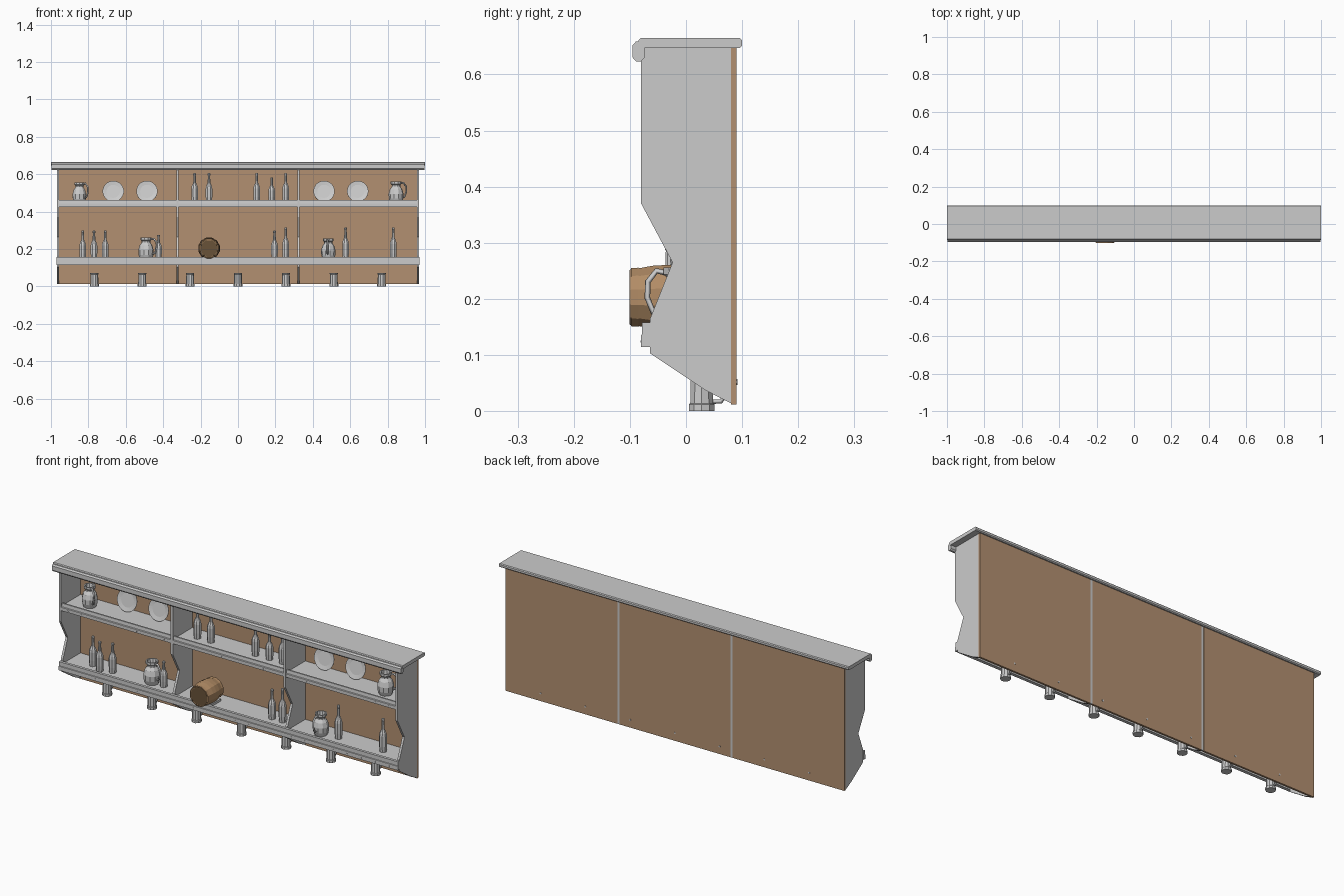
import bpy, bmesh, math
from mathutils import Matrix

if "Cube" in bpy.data.objects:
    bpy.data.objects.remove(bpy.data.objects["Cube"])


def material(name, color):
    m = bpy.data.materials.new(name)
    m.diffuse_color = (*color, 1)
    m.use_nodes = True
    m.node_tree.nodes["Principled BSDF"].inputs["Base Color"].default_value = m.diffuse_color
    return m


WOOD = material("brown_wood", (0.45, 0.28, 0.165))
CASK = material("cask_wood", (0.44, 0.26, 0.13))
HOOP = material("dark_hoop", (0.14, 0.085, 0.04))


def finish(name, bm, mat=None, matrix=None):
    bmesh.ops.recalc_face_normals(bm, faces=bm.faces)
    me = bpy.data.meshes.new(name)
    bm.to_mesh(me)
    bm.free()
    ob = bpy.data.objects.new(name, me)
    bpy.context.collection.objects.link(ob)
    if mat:
        me.materials.append(mat)
    if matrix:
        ob.matrix_world = matrix
    return ob


def extrude_x(name, profile, x0, x1, mat=None):
    """Extrude a (y, z) outline from x0 to x1."""
    bm = bmesh.new()
    face = bm.faces.new([bm.verts.new((x0, y, z)) for y, z in profile])
    new = bmesh.ops.extrude_face_region(bm, geom=[face])["geom"]
    bmesh.ops.translate(bm, vec=(x1 - x0, 0, 0),
                        verts=[v for v in new if isinstance(v, bmesh.types.BMVert)])
    return finish(name, bm, mat)


def box(name, x0, x1, y0, y1, z0, z1, mat=None):
    return extrude_x(name, [(y0, z0), (y1, z0), (y1, z1), (y0, z1)], x0, x1, mat)


def lathe(name, profile, sides, matrix, mat=None):
    """Revolve (radius, height) points about z; ends at non-zero radius are capped."""
    bm = bmesh.new()
    rings = []
    for r, z in profile:
        rings.append([bm.verts.new((r * math.cos(a), r * math.sin(a), z))
                      for a in [2 * math.pi * (i + 0.5) / sides for i in range(sides)]])
    for a, b in zip(rings, rings[1:]):
        for i in range(sides):
            j = (i + 1) % sides
            bm.faces.new((a[i], a[j], b[j], b[i]))
    bm.faces.new(rings[0])
    bm.faces.new(rings[-1])
    return finish(name, bm, mat, matrix)


def handle(name, points, thick, matrix):
    """Four-sided bent bar through (outward, height) points."""
    cu = bpy.data.curves.new(name, 'CURVE')
    cu.dimensions = '3D'
    cu.bevel_depth = thick
    cu.bevel_resolution = 0
    cu.use_fill_caps = True
    sp = cu.splines.new('POLY')
    sp.points.add(len(points) - 1)
    for p, (r, z) in zip(sp.points, points):
        p.co = (r, 0, z, 1)
    ob = bpy.data.objects.new(name, cu)
    bpy.context.collection.objects.link(ob)
    ob.matrix_world = matrix
    bpy.ops.object.select_all(action='DESELECT')
    ob.select_set(True)
    bpy.context.view_layer.objects.active = ob
    bpy.ops.object.convert(target='MESH')


def at(x, y, z, turn=0, size=1):
    return (Matrix.Translation((x, y, z)) @ Matrix.Rotation(math.radians(turn), 4, 'Z')
            @ Matrix.Scale(size, 4))


# Top board and front moulding
extrude_x("top_board", [(-0.081, 0.647), (0.096, 0.647), (0.1, 0.651), (0.1, 0.661),
                        (0.096, 0.665), (-0.081, 0.665), (-0.085, 0.661), (-0.085, 0.651)], -1, 1)
extrude_x("top_moulding", [(-0.095, 0.63), (-0.089, 0.623), (-0.080, 0.623), (-0.074, 0.63),
                           (-0.074, 0.652), (-0.080, 0.659), (-0.089, 0.659), (-0.095, 0.652)],
          -0.998, 0.998)

# Shaped uprights; the inner two show through the back
DIVIDER = 0.323
for x, back in ((-0.963, 0.08), (-DIVIDER, 0.0895), (DIVIDER, 0.0895), (0.963, 0.08)):
    extrude_x("upright", [(-0.08, 0.648), (-0.08, 0.37), (-0.024, 0.265), (-0.064, 0.165),
                          (-0.064, 0.103), (0.035, 0.037), (0.08, 0.014), (back, 0.012),
                          (back, 0.648)], x - 0.006, x + 0.006)

# Back panels and upper shelves, one per bay
for x0, x1 in ((-0.969, -DIVIDER - 0.006), (-DIVIDER + 0.006, DIVIDER - 0.006),
               (DIVIDER + 0.006, 0.969)):
    box("back_panel", x0, x1, 0.08, 0.09, 0.012, 0.648, WOOD)
    a, b = max(x0, -0.957), min(x1, 0.957)
    box("upper_shelf", a, b, -0.066, 0.08, 0.434, 0.448)
    extrude_x("upper_shelf_rail", [(-0.079, 0.425), (-0.064, 0.425), (-0.064, 0.461),
                                   (-0.072, 0.461), (-0.074, 0.444), (-0.079, 0.442)], a, b)
    for i in range(8):
        cx = a + (b - a) * (i + 0.5) / 8
        box("rail_nail", cx - 0.002, cx + 0.002, -0.080, -0.077, 0.431, 0.435)

# Lower shelf with stepped rail
box("lower_shelf", -0.963, 0.963, -0.066, 0.08, 0.132, 0.146)
extrude_x("lower_shelf_rail", [(-0.08, 0.114), (-0.064, 0.114), (-0.064, 0.158),
                               (-0.078, 0.158), (-0.078, 0.137), (-0.08, 0.135)], -0.97, 0.97)
for i in range(24):
    cx = -0.92 + 1.84 * i / 23
    box("rail_nail", cx - 0.002, cx + 0.002, -0.0815, -0.078, 0.122, 0.126)

# Mugs hanging by their handles from pegs
for i in range(7):
    x = (i - 3) * 0.256
    m = at(x, 0.028, 0, 90)
    lathe("hanging_mug", [(0.024, 0), (0.024, 0.012), (0.0215, 0.014), (0.0205, 0.064),
                          (0.022, 0.066), (0.022, 0.071), (0.019, 0.071), (0.018, 0.012)], 10, m)
    handle("mug_handle", [(0.02, 0.06), (0.036, 0.06), (0.042, 0.048), (0.042, 0.028),
                          (0.034, 0.017), (0.02, 0.017)], 0.004, m)
    lathe("peg", [(0.005, 0), (0.005, 0.036)], 6,
          Matrix.Translation((x, 0.092, 0.052)) @ Matrix.Rotation(math.pi / 2, 4, 'X'))

# Bottles: x, y, shelf height, overall height
UP, LOW = 0.448, 0.146
BOTTLES = [(-0.232, 0, UP, .157), (-0.155, 0, UP, .157), (0.10, 0, UP, .157),
           (0.18, 0, UP, .134), (0.255, 0, UP, .157), (-0.83, 0, LOW, .152),
           (-0.77, -0.03, LOW, .152), (-0.71, -0.01, LOW, .152), (-0.425, 0, LOW, .13),
           (0.195, 0, LOW, .152), (0.255, 0, LOW, .17), (0.575, 0, LOW, .17), (0.83, 0, LOW, .17)]
for x, y, z, h in BOTTLES:
    lathe("bottle", [(0.017, 0), (0.019, 0.03), (0.019, 0.48 * h), (0.0165, 0.56 * h),
                     (0.008, 0.68 * h), (0.0065, 0.92 * h), (0.008, 0.93 * h),
                     (0.008, 0.98 * h), (0.006, h)], 8, at(x, y, z))

# Jugs: x, y, shelf height, handle direction, size
for x, y, z, turn, s in ((-0.848, 0, UP, -35, 1), (0.845, 0, UP, 20, 1.04),
                         (-0.492, 0, LOW, -15, 1.07), (0.483, -0.012, LOW, -95, 1.02)):
    m = at(x, y, z, turn, s)
    lathe("jug", [(0.03, 0), (0.037, 0.02), (0.038, 0.045), (0.032, 0.068), (0.022, 0.082),
                  (0.022, 0.09), (0.028, 0.096), (0.028, 0.108), (0.022, 0.108),
                  (0.018, 0.085)], 10, m)
    handle("jug_handle", [(0.022, 0.098), (0.04, 0.102), (0.055, 0.083), (0.056, 0.055),
                          (0.046, 0.03), (0.034, 0.026)], 0.005, m)

# Plates leaning towards the back
for x in (-0.667, -0.487, 0.46, 0.64):
    lathe("plate", [(0.035, -0.003), (0.057, 0.002), (0.057, 0.004), (0.036, 0.0)], 24,
          Matrix.Translation((x, 0.05, 0.508)) @ Matrix.Rotation(math.radians(78), 4, 'X'))

# Cask lying on the lower shelf, facing the front, with recessed heads
lie = Matrix.Translation((-0.155, -0.1, 0.203)) @ Matrix.Rotation(-math.pi / 2, 4, 'X')
lathe("cask", [(0.044, 0.008), (0.045, 0.0), (0.051, 0.0), (0.053, 0.014), (0.058, 0.04),
               (0.0595, 0.065), (0.058, 0.09), (0.053, 0.116), (0.051, 0.13),
               (0.045, 0.13), (0.044, 0.122)], 12, lie, CASK)
for z0 in (0.002, 0.114):
    lathe("cask_hoop", [(0.05, z0), (0.0535, z0), (0.0545, z0 + 0.013), (0.05, z0 + 0.013)],
          12, lie, CASK)
# Dark rim inside the front head
lathe("cask_rim", [(0.0505, 0.0), (0.0505, -0.0005), (0.046, -0.0005), (0.0435, 0.0075)],
      12, lie, HOOP).data.polygons[0].material_index = 0
lathe("cask_head", [(0.043, 0.007), (0.043, 0.010)], 12, lie, CASK)
# Chocks keeping the cask from rolling
for s in (-1, 1):
    box("cask_chock", -0.155 + s * 0.035 - 0.008, -0.155 + s * 0.035 + 0.008,
        -0.06, 0.02, 0.146, 0.158)
